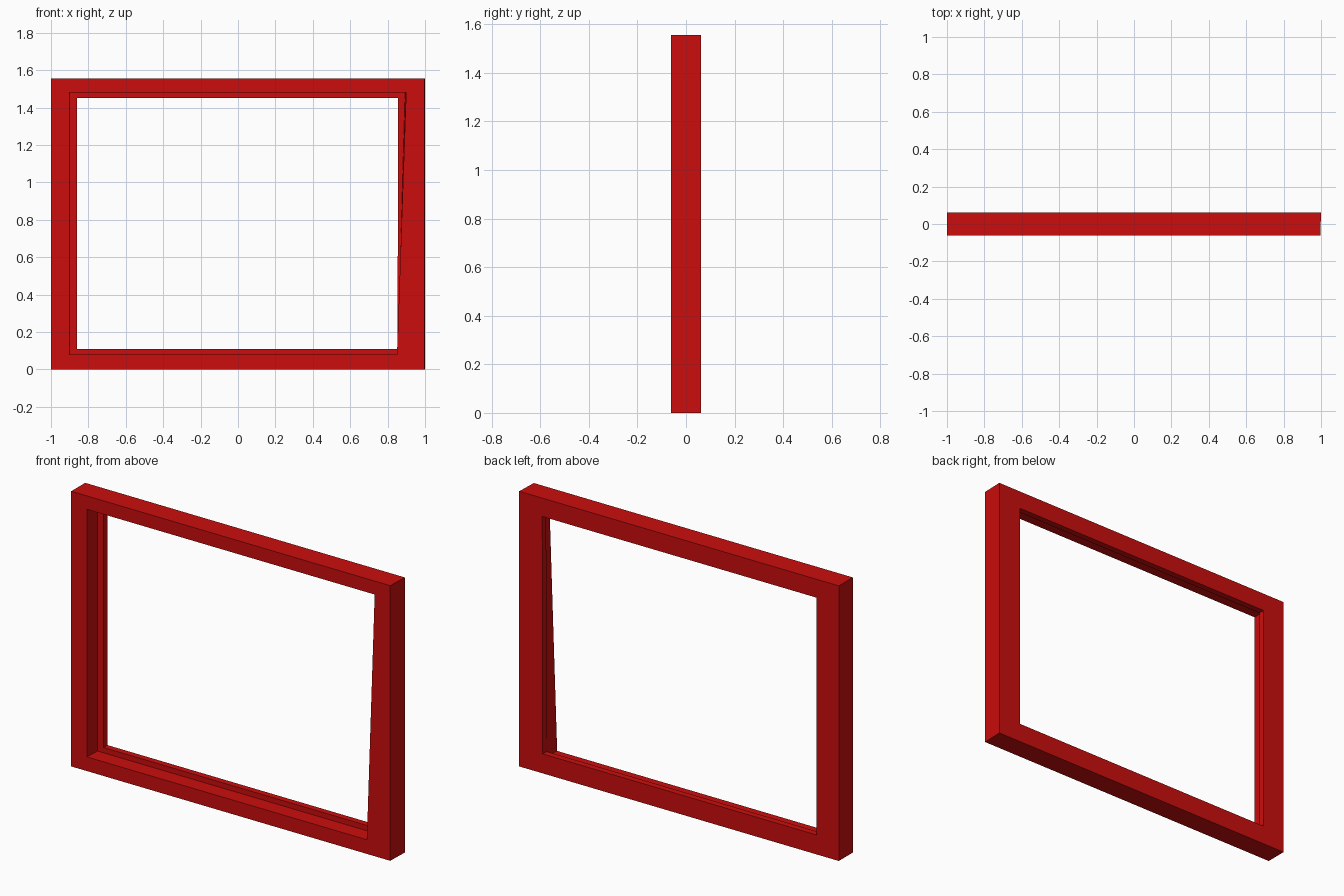
import bpy
import bmesh

cube = bpy.data.objects.get("Cube")
if cube:
    bpy.data.objects.remove(cube, do_unlink=True)

# Single red paint
red = bpy.data.materials.new("red paint")
red.use_nodes = True
colour = (0.6, 0.004, 0.004, 1)
red.diffuse_color = colour
red.node_tree.nodes["Principled BSDF"].inputs["Base Color"].default_value = colour

FRONT, STEP, BACK = -0.0625, 0.027, 0.0625


def ring(bm, y, left, right_low, right_high, bottom, top):
    """Four corners of a rectangular outline whose right edge may slant."""
    corners = [(left, bottom), (right_low, bottom), (right_high, top), (left, top)]
    return [bm.verts.new((x, y, z)) for x, z in corners]


# Cross-section rings: outside, back lip, rebate ledge, slanted front opening
bm = bmesh.new()
rings = [
    ring(bm, FRONT, -1, 0.996, 0.996, 0, 1.556),
    ring(bm, BACK, -1, 1, 1, 0, 1.556),
    ring(bm, BACK, -0.86, 0.853, 0.856, 0.11, 1.452),
    ring(bm, STEP, -0.86, 0.853, 0.856, 0.11, 1.452),
    ring(bm, STEP, -0.898, 0.854, 0.893, 0.08, 1.48),
    ring(bm, FRONT, -0.902, 0.85, 0.899, 0.08, 1.48),
]

# Skin each ring to the next and close the section
for a, b in zip(rings, rings[1:] + rings[:1]):
    for i in range(4):
        j = (i + 1) % 4
        bm.faces.new((a[i], a[j], b[j], b[i]))
bmesh.ops.recalc_face_normals(bm, faces=bm.faces)

mesh = bpy.data.meshes.new("window_frame")
bm.to_mesh(mesh)
bm.free()
mesh.materials.append(red)
frame = bpy.data.objects.new("window_frame", mesh)
bpy.context.collection.objects.link(frame)
